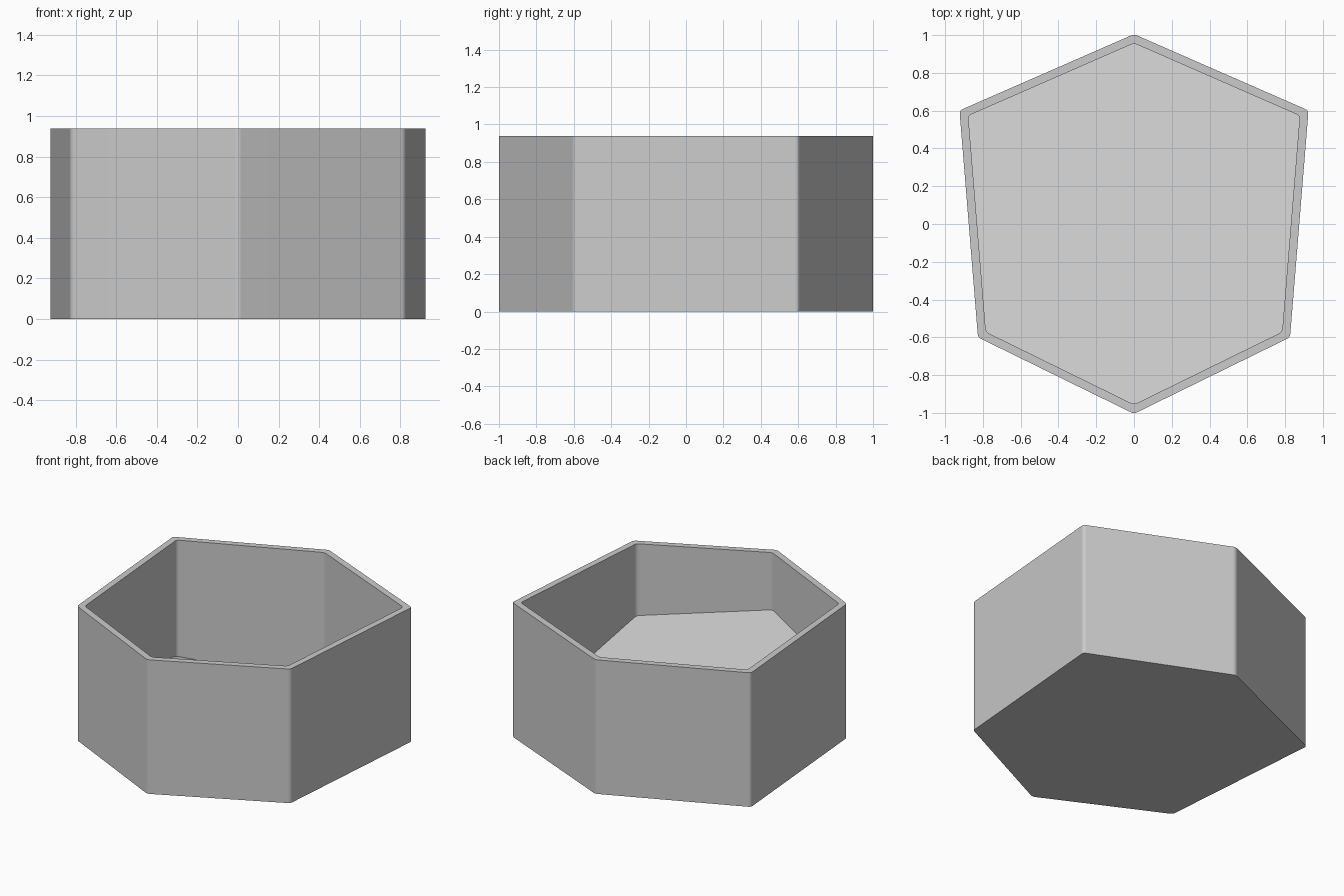
import bpy, bmesh, math
from mathutils import Vector

cube = bpy.data.objects.get("Cube")
if cube:
    bpy.data.objects.remove(cube, do_unlink=True)

HEIGHT, WALL, ROUND, STEPS = 0.938, 0.044, 0.02, 4

# Six-sided outline, counter-clockwise: wider at the back than the front
half = [(0.826, -0.6), (0.924, 0.601)]
outline = [Vector(p) for p in
           [(0, -1.005)] + half + [(0, 1.005)] + [(-x, y) for x, y in reversed(half)]]


def inset(points, d):
    """Move every edge of the outline inward by d."""
    result = []
    for i, p in enumerate(points):
        a = (p - points[i - 1]).normalized()
        b = (points[(i + 1) % len(points)] - p).normalized()
        na, nb = Vector((-a.y, a.x)), Vector((-b.y, b.x))
        result.append(p + (na + nb) * d / (1 + na.dot(nb)))
    return result


def rounded(points):
    """Replace every corner with a short curve."""
    result = []
    for i, p in enumerate(points):
        a = p + (points[i - 1] - p).normalized() * ROUND
        b = p + (points[(i + 1) % len(points)] - p).normalized() * ROUND
        for k in range(STEPS + 1):
            t = k / STEPS
            result.append(a * (1 - t) ** 2 + p * 2 * t * (1 - t) + b * t * t)
    return result


def floor_height(p):
    """The floor slopes down towards the back."""
    return 0.28 - 0.27 * p.y


outer, inner = rounded(outline), rounded(inset(outline, WALL))

# Planter body: base, outer wall, rim, inner wall, sloping floor
bm = bmesh.new()
rings = [
    [bm.verts.new((p.x, p.y, 0)) for p in outer],
    [bm.verts.new((p.x, p.y, HEIGHT)) for p in outer],
    [bm.verts.new((p.x, p.y, HEIGHT)) for p in inner],
    [bm.verts.new((p.x, p.y, floor_height(p))) for p in inner],
]
n = len(outer)
for low, high in zip(rings, rings[1:]):
    for i in range(n):
        j = (i + 1) % n
        bm.faces.new((low[i], low[j], high[j], high[i]))
bm.faces.new(list(reversed(rings[0])))
bm.faces.new(rings[-1])
bmesh.ops.recalc_face_normals(bm, faces=bm.faces)
mesh = bpy.data.meshes.new("hexagonal_planter")
bm.to_mesh(mesh)
bm.free()
planter = bpy.data.objects.new("hexagonal_planter", mesh)
bpy.context.collection.objects.link(planter)

# Plain grey material
grey = bpy.data.materials.new("light_grey")
grey.use_nodes = True
color = (0.6, 0.6, 0.6, 1)
grey.diffuse_color = color
grey.node_tree.nodes["Principled BSDF"].inputs["Base Color"].default_value = color
mesh.materials.append(grey)

# Smooth corners, flat walls
bpy.ops.object.select_all(action='DESELECT')
planter.select_set(True)
bpy.context.view_layer.objects.active = planter
bpy.ops.object.shade_smooth_by_angle(angle=math.radians(30))
normals = planter.modifiers.new("flat_walls", 'WEIGHTED_NORMAL')
normals.keep_sharp = True
